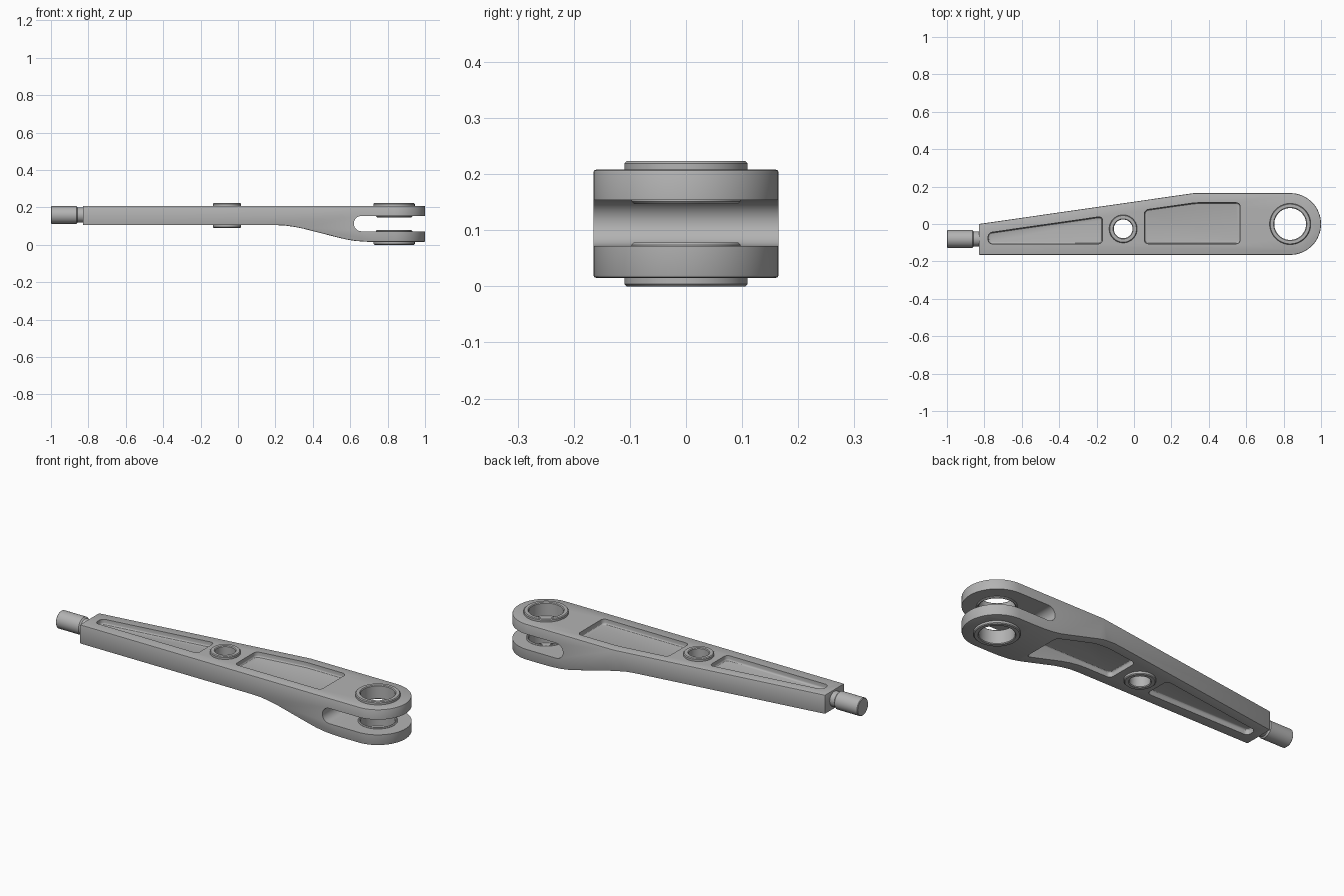
import bpy, bmesh
from math import pi, sin, cos, radians
from mathutils import Vector

cube = bpy.data.objects.get("Cube")
if cube:
    bpy.data.objects.remove(cube, do_unlink=True)

steel = bpy.data.materials.new("satin grey metal")
steel.use_nodes = True
GREY = (0.45, 0.45, 0.45, 1)
steel.diffuse_color = GREY
steel.node_tree.nodes["Principled BSDF"].inputs["Base Color"].default_value = GREY


def finish(name, bm):
    bmesh.ops.recalc_face_normals(bm, faces=bm.faces)
    mesh = bpy.data.meshes.new(name)
    bm.to_mesh(mesh)
    bm.free()
    mesh.materials.append(steel)
    obj = bpy.data.objects.new(name, mesh)
    bpy.context.collection.objects.link(obj)
    return obj


def prism(name, points, axis, low, high, corner=0, fillet=0):
    """Extrude an outline along z or y, with optional rounded corners and end fillet."""
    bm = bmesh.new()
    place = (lambda p: (p[0], p[1], low)) if axis == "z" else (lambda p: (p[0], low, p[1]))
    bm.faces.new([bm.verts.new(place(p)) for p in points])
    if corner:
        bmesh.ops.bevel(bm, geom=bm.verts[:], offset=corner, segments=5,
                        profile=0.5, affect="VERTICES")
    move = Vector((0, 0, high - low)) if axis == "z" else Vector((0, high - low, 0))
    base = bm.faces[:]
    ext = bmesh.ops.extrude_face_region(bm, geom=base, use_keep_orig=True)["geom"]
    bmesh.ops.translate(bm, vec=move, verts=[v for v in ext if isinstance(v, bmesh.types.BMVert)])
    bmesh.ops.recalc_face_normals(bm, faces=bm.faces)
    if fillet:
        bmesh.ops.bevel(bm, geom=base[0].edges[:], offset=fillet, segments=3,
                        profile=0.5, affect="EDGES")
    return finish(name, bm)


def revolve(name, profile, centre, axis="z", closed=True, steps=64):
    """Spin (radius, height) points around an axis."""
    bm = bmesh.new()
    rings = []
    for r, h in profile:
        ring = []
        for i in range(steps):
            a = 2 * pi * i / steps
            p = (r * cos(a), r * sin(a), h) if axis == "z" else (h, r * cos(a), r * sin(a))
            ring.append(bm.verts.new(Vector(p) + Vector(centre)))
        rings.append(ring)
    for k in range(len(rings) if closed else len(rings) - 1):
        a, b = rings[k], rings[(k + 1) % len(rings)]
        for i in range(steps):
            j = (i + 1) % steps
            bm.faces.new((a[i], a[j], b[j], b[i]))
    if not closed:
        bm.faces.new(rings[0])
        bm.faces.new(rings[-1])
    return finish(name, bm)


def bake(obj):
    graph = bpy.context.evaluated_depsgraph_get()
    mesh = bpy.data.meshes.new_from_object(obj.evaluated_get(graph))
    obj.modifiers.clear()
    obj.data = mesh


def combine(obj, tool, operation="DIFFERENCE"):
    mod = obj.modifiers.new("cut", "BOOLEAN")
    mod.operation, mod.solver, mod.object = operation, "EXACT", tool
    bake(obj)
    bpy.data.objects.remove(tool, do_unlink=True)


def smooth(obj, angle=30):
    bpy.ops.object.select_all(action="DESELECT")
    obj.select_set(True)
    bpy.context.view_layer.objects.active = obj
    bpy.ops.object.shade_smooth_by_angle(angle=radians(angle))


TOP, BOTTOM, FOOT = 0.208, 0.105, 0.015
EYE_X, EYE_R = 0.835, 0.165

# Arm body: tapered plan with a round eye, crossed with the side profile
arc = [(EYE_X + EYE_R * sin(pi * i / 32), -EYE_R * cos(pi * i / 32)) for i in range(33)]
arm = prism("arm_body", [(-0.83, -EYE_R)] + arc + [(0.32, EYE_R), (-0.83, 0)], "z", -0.1, 0.4)
swoop = [(0.2, BOTTOM), (0.25, 0.103), (0.3, 0.096), (0.35, 0.086), (0.53, 0.04),
         (0.58, 0.028), (0.63, 0.02), (0.69, 0.016), (0.74, FOOT)]
side = [(-0.83, TOP), (-0.83, BOTTOM)] + swoop + [(1.1, FOOT), (1.1, TOP)]
side[0] = (-0.9, TOP)
side[1] = (-0.9, BOTTOM)
combine(arm, prism("side_cutter", side, "y", -0.3, 0.3), "INTERSECT")
bev = arm.modifiers.new("soft edges", "BEVEL")
bev.width, bev.segments, bev.limit_method, bev.angle_limit = 0.005, 2, "ANGLE", radians(35)
bake(arm)

# Fork slot with a rounded inner end
SLOT_LOW, SLOT_HIGH = 0.072, 0.154
mid, rad = (SLOT_LOW + SLOT_HIGH) / 2, (SLOT_HIGH - SLOT_LOW) / 2
slot = [(0.66 - rad * sin(pi * i / 16), mid + rad * cos(pi * i / 16)) for i in range(17)]
combine(arm, prism("slot_cutter", slot + [(1.2, SLOT_LOW), (1.2, SLOT_HIGH)], "y", -0.3, 0.3))

# Lightening pockets on the top and underside
DEPTH = 0.028
pockets = [
    [(-0.78, -0.106), (-0.168, -0.106), (-0.168, 0.041), (-0.78, -0.047)],
    [(0.055, -0.106), (0.568, -0.106), (0.568, 0.114), (0.33, 0.114), (0.055, 0.075)],
]
for outline in pockets:
    for floor, mouth in ((TOP - DEPTH, 0.3), (BOTTOM + DEPTH, -0.1)):
        combine(arm, prism("pocket_cutter", outline, "z", floor, mouth, 0.022, 0.01))

# Bores for the bushings
HUB = (-0.058, -0.026, 0)
EYE = (EYE_X, 0, 0)
for centre, r in ((HUB, 0.06), (EYE, 0.095)):
    combine(arm, revolve("bore_cutter", [(r, -0.2), (r, 0.5)], centre, closed=False))
smooth(arm)


def bushing(name, centre, inner, neck, flange, levels):
    """Sleeve whose flange covers the first two levels; chamfered rims."""
    a, b, c = levels
    s = 0.004 if b > a else -0.004
    return revolve(name, [(inner, a + s), (inner + 0.004, a), (flange - 0.004, a), (flange, a + s),
                          (flange, b), (neck, b), (neck, c - s), (neck - 0.004, c),
                          (inner + 0.004, c), (inner, c - s)], centre)


# Bushings: one in each fork cheek, and a pair meeting in the middle hub
LIP = 0.223
for name, data in {
    "upper_fork_bushing": (EYE, 0.085, 0.097, 0.11, (LIP, TOP - 0.001, 0.147)),
    "lower_fork_bushing": (EYE, 0.085, 0.097, 0.11, (0.0, FOOT + 0.001, 0.078)),
}.items():
    smooth(bushing(name, *data))
low = BOTTOM - 0.015
hub = revolve("hub_bushing", [
    (0.05, low + 0.004), (0.054, low), (0.071, low), (0.075, low + 0.004), (0.075, BOTTOM + 0.001),
    (0.062, BOTTOM + 0.001), (0.062, TOP - 0.001), (0.075, TOP - 0.001), (0.075, LIP - 0.004),
    (0.071, LIP), (0.054, LIP), (0.05, LIP - 0.004)], HUB)
smooth(hub)

# End pin with a narrower neck
pin = revolve("end_pin", [(0.044, -1.0), (0.047, -0.997), (0.047, -0.864), (0.04, -0.857),
                          (0.04, -0.82)], (0, -0.08, 0.159), "x", closed=False)
smooth(pin)
